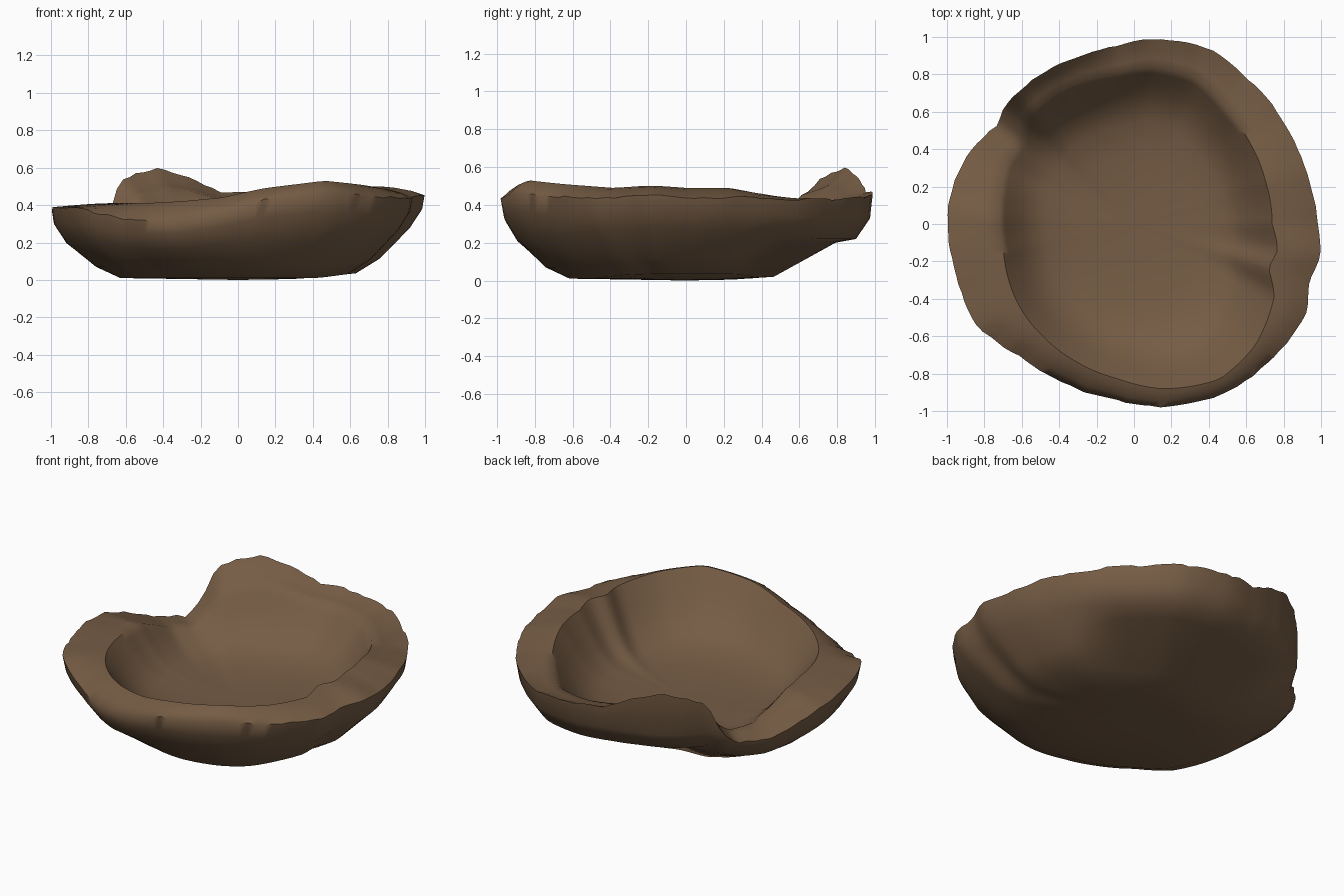
import bpy
import bmesh
import math
import random

random.seed(4)
default = bpy.data.objects.get("Cube")
if default:
    bpy.data.objects.remove(default, do_unlink=True)

SEGMENTS = 132
FLOOR = .14

# Rim stations: angle, outer radius, outer edge height, crest height, crest inset
RIM = [
    (0, .985, .44, .49, .75), (18, .96, .44, .49, .77), (35, .97, .43, .45, .78),
    (52, .985, .43, .42, .8), (67, 1.02, .44, .41, .83), (84, .995, .46, .42, .85),
    (96, .955, .47, .43, .85), (107, .94, .55, .47, .86), (117, .945, .6, .49, .86),
    (132, .94, .54, .45, .86), (138, .935, .33, .33, .84), (144, .9, .25, .26, .82),
    (156, .96, .27, .28, .78), (166, .985, .33, .34, .74), (177, 1, .38, .4, .72),
    (192, .99, .39, .41, .72), (213, 1, .38, .41, .75), (230, .93, .32, .41, .83),
    (248, .93, .31, .42, .86), (264, .945, .36, .44, .88), (279, .99, .43, .49, .9),
    (299, 1.03, .47, .53, .92), (315, 1.03, .44, .51, .89), (333, 1.04, .44, .49, .81),
    (342, .98, .44, .5, .77), (350, 1.015, .46, .5, .77),
]
RIM.append((360,) + RIM[0][1:])

# Hollow: share of the crest radius, share of the height above the floor
HOLLOW = [(.96, .86), (.9, .65), (.83, .43), (.75, .25), (.65, .12), (.45, .04), (.22, .01)]


def mix(a, b, t):
    return a + (b - a) * t


def smoothstep(low, high, value):
    t = min(max((value - low) / (high - low), 0), 1)
    return t * t * (3 - 2 * t)


def rim_at(degrees):
    """Blend the two rim stations on either side of an angle."""
    for a, b in zip(RIM, RIM[1:]):
        if a[0] <= degrees <= b[0]:
            t = (degrees - a[0]) / (b[0] - a[0])
            return [mix(p, q, t) for p, q in zip(a[1:], b[1:])]


def section(degrees):
    """Radial section from the base, over the rolled rim, down to the floor."""
    radius, edge, crest, inset = rim_at(degrees)
    back = smoothstep(.4, .85, math.cos(math.radians(degrees - 82)))
    side = smoothstep(.6, 1, math.cos(math.radians(degrees)))
    lift = min(edge / .42, 1.1)
    chip = random.uniform(-.007, .007)
    # the back wall has a pinched ledge underneath
    outer = [
        (mix(.3, .25, back), .005),
        (mix(.63, .47, back), mix(.01, .02, back) + .025 * side),
        (mix(.76, .8, back), mix(.07, .2, back) + .045 * side),
        (mix(.92, .91, back), mix(.22 * lift, .22, back) + .04 * side),
        (.985, mix(.33 * lift, .33, back) + .02 * side),
        (1 + chip * .5, edge + chip),
    ]
    rolled = [
        (mix(inset, 1, .7), mix(edge, crest, .45)),
        (mix(inset, 1, .3), mix(edge, crest, .85)),
        (inset, crest),
    ]
    inner = [(inset * share, mix(FLOOR, crest, rise)) for share, rise in HOLLOW]
    return [(r * radius, z) for r, z in outer + rolled + inner]


# Bowl body: bridge neighbouring sections, then close base and floor
bm = bmesh.new()
columns = []
for i in range(SEGMENTS):
    degrees = 360 * i / SEGMENTS
    c, s = math.cos(math.radians(degrees)), math.sin(math.radians(degrees))
    columns.append([bm.verts.new((r * c, r * s, z)) for r, z in section(degrees)])

base = bm.verts.new((0, 0, 0))
floor = bm.verts.new((0, 0, FLOOR))
for i, left in enumerate(columns):
    right = columns[(i + 1) % SEGMENTS]
    bm.faces.new((base, right[0], left[0]))
    bm.faces.new((floor, left[-1], right[-1]))
    for j in range(len(left) - 1):
        bm.faces.new((left[j], right[j], right[j + 1], left[j + 1]))
bmesh.ops.recalc_face_normals(bm, faces=bm.faces)

mesh = bpy.data.meshes.new("clay_bowl")
bm.to_mesh(mesh)
bm.free()
bowl = bpy.data.objects.new("clay_bowl", mesh)
bpy.context.collection.objects.link(bowl)

# Brown clay
clay = bpy.data.materials.new("brown_clay")
clay.use_nodes = True
colour = (.18, .108, .059, 1)
clay.diffuse_color = colour
shader = clay.node_tree.nodes["Principled BSDF"]
shader.inputs["Base Color"].default_value = colour
shader.inputs["Roughness"].default_value = .9
mesh.materials.append(clay)

# Soft walls with a crisp chipped edge
bpy.ops.object.select_all(action="DESELECT")
bowl.select_set(True)
bpy.context.view_layer.objects.active = bowl
bpy.ops.object.shade_smooth_by_angle(angle=math.radians(55))
